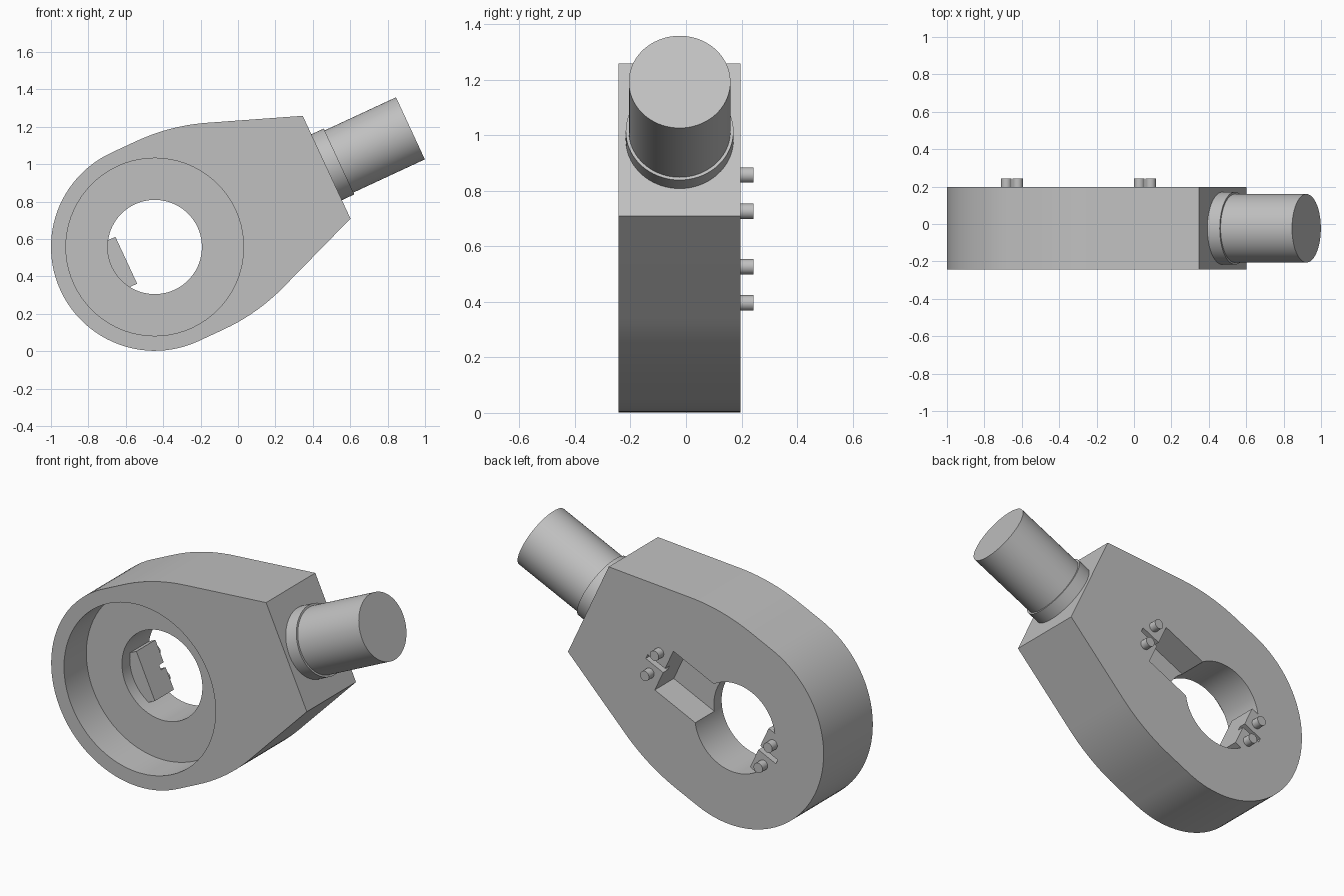
import bpy
import bmesh
import math
from mathutils import Matrix, Vector

cube = bpy.data.objects.get("Cube")
if cube:
    bpy.data.objects.remove(cube, do_unlink=True)

# One plain grey for every part
grey = bpy.data.materials.new("machined grey")
grey.use_nodes = True
GREY = (0.53, 0.53, 0.53, 1)
grey.diffuse_color = GREY
grey.node_tree.nodes["Principled BSDF"].inputs["Base Color"].default_value = GREY

# Part frame: u along the shaft, v across it, w towards the front
TILT = math.radians(24.9)
C, S = math.cos(TILT), math.sin(TILT)
FRAME = Matrix(((C, -S, 0, -0.445), (0, 0, -1, 0), (S, C, 0, 0.557), (0, 0, 0, 1)))
FRONT, BACK = 0.243, -0.197
MID = (FRONT + BACK) / 2


def prism(name, outline, w0, w1):
    """Extrude a counter-clockwise (u, v) outline from w0 to w1."""
    bm = bmesh.new()
    face = bm.faces.new([bm.verts.new((u, v, w0)) for u, v in outline])
    top = bmesh.ops.extrude_face_region(bm, geom=[face])["geom"]
    bmesh.ops.translate(bm, vec=(0, 0, w1 - w0),
                        verts=[g for g in top if isinstance(g, bmesh.types.BMVert)])
    bmesh.ops.recalc_face_normals(bm, faces=bm.faces)
    bm.transform(FRAME)
    mesh = bpy.data.meshes.new(name)
    bm.to_mesh(mesh)
    bm.free()
    mesh.materials.append(grey)
    obj = bpy.data.objects.new(name, mesh)
    bpy.context.collection.objects.link(obj)
    return obj


def circle(r, u=0, v=0, n=72):
    return [(u + r * math.cos(2 * math.pi * i / n),
             v + r * math.sin(2 * math.pi * i / n)) for i in range(n)]


def box(u0, u1, half):
    return [(u0, -half), (u1, -half), (u1, half), (u0, half)]


def combine(target, tool, operation):
    """Apply a boolean and discard its tool."""
    tool.hide_render = True
    mod = target.modifiers.new("cut", "BOOLEAN")
    mod.operation, mod.object, mod.solver = operation, tool, "EXACT"
    bpy.context.view_layer.objects.active = target
    bpy.ops.object.modifier_apply(modifier=mod.name)
    bpy.data.objects.remove(tool, do_unlink=True)


def smooth(obj):
    bpy.ops.object.select_all(action="DESELECT")
    obj.select_set(True)
    bpy.context.view_layer.objects.active = obj
    bpy.ops.object.shade_smooth_by_angle(angle=math.radians(25))


# Housing outline: round end, short straight, blended shoulder, tapered flank
R, END_U, END_V = 0.555, 1.013, 0.303
slope = math.atan(0.381)
blend_start, blend_r = 0.15, 1.08
upper = [(blend_start + blend_r * math.sin(slope * i / 10),
          R - blend_r * (1 - math.cos(slope * i / 10))) for i in range(11)]
upper = [(END_U, END_V)] + upper[::-1]
round_end = [(-R * math.sin(math.pi * i / 48), R * math.cos(math.pi * i / 48))
             for i in range(49)]
lower = [(u, -v) for u, v in reversed(upper)]
housing = prism("housing", upper + round_end + lower, BACK, FRONT)

# Bearing recess in front, bore through, guide slot in the back
KEY_HALF, KEY_IN, SLOT_END = 0.138, -0.168, 0.49
SLOT_FLOOR = BACK + 0.17
combine(housing, prism("recess_cutter", circle(0.475), FRONT - 0.2, FRONT + 0.1), "DIFFERENCE")
combine(housing, prism("bore_cutter", circle(0.252), BACK - 0.1, FRONT), "DIFFERENCE")
combine(housing, prism("slot_cutter", box(0, SLOT_END, KEY_HALF), BACK - 0.1, SLOT_FLOOR), "DIFFERENCE")

# Locking key that reaches into the bore
combine(housing, prism("key", box(-0.32, KEY_IN, KEY_HALF), BACK, SLOT_FLOOR), "UNION")

# A slit runs between each pair of pins
for u0, u1 in ((KEY_IN - 0.12, KEY_IN + 0.02), (SLOT_END - 0.02, SLOT_END + 0.12)):
    combine(housing, prism("slit_cutter", box(u0, u1, 0.014), BACK - 0.1, BACK + 0.04), "DIFFERENCE")
smooth(housing)

# Pins on the back
for side, u in (("key", -0.228), ("slot", 0.556)):
    for end, v in (("upper", 0.072), ("lower", -0.072)):
        smooth(prism(f"{side}_{end}_pin", circle(0.028, u, v, 24), BACK - 0.046, BACK + 0.01))


def rod(name, r, u0, u1):
    """Round bar along the shaft axis."""
    bpy.ops.mesh.primitive_cylinder_add(vertices=72, radius=r, depth=u1 - u0)
    obj = bpy.context.object
    obj.name = name
    obj.data.transform(FRAME @ Matrix.Translation(Vector(((u0 + u1) / 2, 0, MID)))
                       @ Matrix.Rotation(math.pi / 2, 4, "Y"))
    obj.data.materials.append(grey)
    smooth(obj)


# Collar and shaft
rod("collar", 0.194, END_U - 0.02, END_U + 0.073)
rod("shaft", 0.183, END_U, 1.507)
